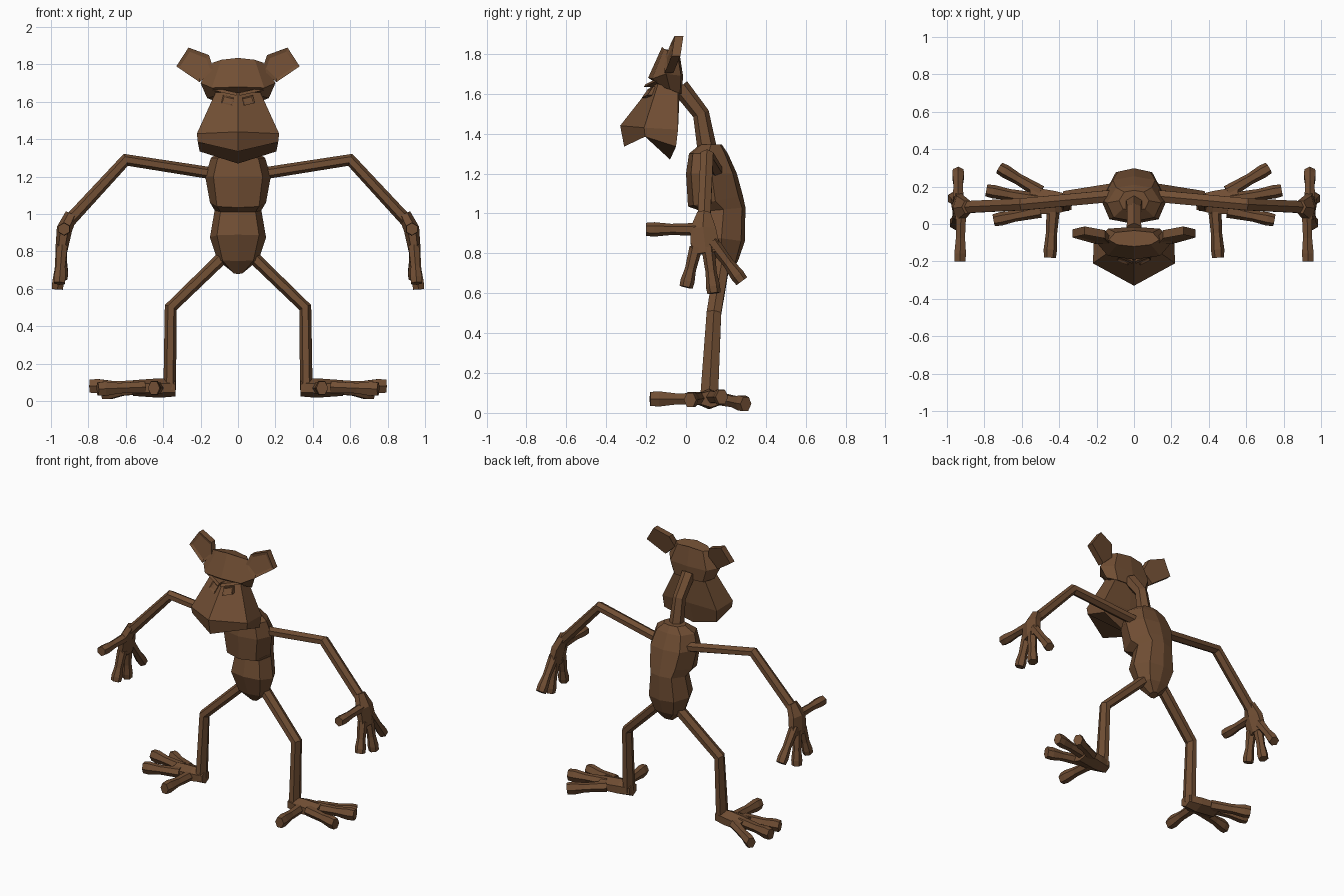
import bpy, bmesh, math
from mathutils import Vector

brown = bpy.data.materials.new("brown fur")
brown.diffuse_color = (0.165, 0.077, 0.034, 1)


def finish(name, bm, mirror=False):
    bmesh.ops.recalc_face_normals(bm, faces=bm.faces)
    me = bpy.data.meshes.new(name)
    bm.to_mesh(me)
    bm.free()
    me.materials.append(brown)
    ob = bpy.data.objects.new(name, me)
    bpy.context.collection.objects.link(ob)
    if mirror:
        ob.modifiers.new("Mirror", 'MIRROR').use_clip = False
    return ob


def skin(bm, rings):
    """Join equal-sized rings of points into a closed skin."""
    vs = [[bm.verts.new(p) for p in r] for r in rings]
    n = len(vs[0])
    for a, b in zip(vs, vs[1:]):
        for i in range(n):
            j = (i + 1) % n
            bm.faces.new((a[i], a[j], b[j], b[i]))
    bm.faces.new(vs[0])
    bm.faces.new(vs[-1])


def loft(name, halves):
    """Half rings run from front centre to back centre and are mirrored in x."""
    bm = bmesh.new()
    skin(bm, [h + [(-x, y, z) for x, y, z in h[-2:0:-1]] for h in halves])
    return finish(name, bm)


def limb(bm, pts, radii, ref, sides=6):
    """Tube along pts; radii are (along ref, across ref)."""
    pts = [Vector(p) for p in pts]
    rings = []
    for i, p in enumerate(pts):
        t = Vector()
        if i:
            t += (p - pts[i - 1]).normalized()
        if i < len(pts) - 1:
            t += (pts[i + 1] - p).normalized()
        t.normalize()
        u = Vector(ref)
        u = (u - t * u.dot(t)).normalized()
        v = t.cross(u)
        ra, rb = radii[i]
        ang = [2 * math.pi * (k + 0.5) / sides for k in range(sides)]
        rings.append([p + u * ra * math.cos(a) + v * rb * math.sin(a) for a in ang])
    skin(bm, rings)


# torso: belly, waist crease, overhanging chest
body = []
for zf, zb, yf, yb, w in [(0.68, 0.70, 0.17, 0.22, 0.03), (0.75, 0.76, 0.11, 0.26, 0.11),
                          (0.89, 0.86, 0.06, 0.295, 0.15), (1.01, 1.03, 0.08, 0.298, 0.125),
                          (1.035, 1.09, 0.01, 0.285, 0.15), (1.20, 1.20, 0.0, 0.255, 0.175),
                          (1.30, 1.30, 0.015, 0.21, 0.145), (1.345, 1.345, 0.07, 0.18, 0.08)]:
    d, dz = yb - yf, zb - zf
    body.append([(w * f, yf + d * g, zf + dz * g)
                 for f, g in ((0, 0), (0.75, 0.1), (1, 0.5), (0.65, 0.92), (0, 1))])
loft("torso", body)

# neck
bm = bmesh.new()
limb(bm, [(0, 0.11, 1.30), (0, 0.075, 1.50), (0, -0.03, 1.635)],
     [(0.05, 0.05), (0.042, 0.042), (0.045, 0.045)], (1, 0, 0))
finish("neck", bm)

# muzzle: wedge-fronted block flaring downwards
loft("muzzle", [
    [(0, -0.165, 1.65), (0.12, -0.14, 1.65), (0.10, -0.04, 1.65), (0, -0.03, 1.65)],
    [(0, -0.33, 1.44), (0.22, -0.21, 1.43), (0.212, -0.04, 1.42), (0, -0.04, 1.42)],
    [(0, -0.31, 1.335), (0.215, -0.205, 1.385), (0.205, -0.05, 1.335), (0, -0.08, 1.27)]])

# cranium: brow is the widest ring
loft("cranium", [
    [(0, -0.12, 1.635), (0.11, -0.12, 1.635), (0.165, -0.08, 1.62), (0.11, -0.03, 1.60), (0, -0.02, 1.60)],
    [(0, -0.19, 1.68), (0.14, -0.17, 1.675), (0.20, -0.10, 1.70), (0.14, -0.025, 1.69), (0, -0.015, 1.69)],
    [(0, -0.12, 1.835), (0.09, -0.11, 1.825), (0.135, -0.085, 1.81), (0.10, -0.045, 1.81), (0, -0.035, 1.82)]])


# ears: slanted five-sided plates with a hollow front
bm = bmesh.new()
outline = [(0.13, 1.775, -0.085), (0.155, 1.85, -0.055), (0.265, 1.89, -0.035),
           (0.33, 1.79, -0.05), (0.205, 1.705, -0.085)]
skin(bm, [[(x, y - 0.022, z) for x, z, y in outline],
          [(x * 0.98 + 0.004, y + 0.022, z) for x, z, y in outline]])
bm.faces.ensure_lookup_table()
bmesh.ops.recalc_face_normals(bm, faces=bm.faces)
caps = [f for f in bm.faces if len(f.verts) == 5]
front = min(caps, key=lambda f: f.calc_center_median().y)
bmesh.ops.inset_individual(bm, faces=[front], thickness=0.022, depth=-0.008)
finish("ears", bm, True)


# eyes: slanted lids, each with a recessed eye
def tilted_block(name, c, size, roll, inset=0):
    bm = bmesh.new()
    bmesh.ops.create_cube(bm, size=1)
    bmesh.ops.scale(bm, vec=size, verts=bm.verts)
    if inset:
        f = min(bm.faces, key=lambda f: f.calc_center_median().y)
        bmesh.ops.inset_individual(bm, faces=[f], thickness=inset, depth=-0.006)
    ob = finish(name, bm, True)
    for v in ob.data.vertices:
        x, y, z = v.co
        # roll in the face plane, then lean with the muzzle slope
        x, z = x * math.cos(roll) - z * math.sin(roll), x * math.sin(roll) + z * math.cos(roll)
        v.co = (x + c[0], y - z * -0.75 + 0.3 * x + c[1], z + c[2])


tilted_block("eyes", (0.055, -0.178, 1.608), (0.06, 0.03, 0.045), 0.25, 0.011)
tilted_block("brows", (0.07, -0.158, 1.655), (0.13, 0.04, 0.016), 0.22)

# arms
bm = bmesh.new()
limb(bm, [(0.12, 0.15, 1.215), (0.60, 0.105, 1.29), (0.905, 0.09, 0.96)],
     [(0.037, 0.032), (0.037, 0.034), (0.037, 0.034)], (0, 1, 0))
finish("arms", bm, True)

# hands: palm, three fingers and a thumb
bm = bmesh.new()
limb(bm, [(0.89, 0.09, 1.0), (0.928, 0.085, 0.92), (0.945, 0.10, 0.80)],
     [(0.038, 0.034), (0.075, 0.042), (0.085, 0.032)], (0, 1, 0))
for base, tip in [((0.94, 0.05, 0.83), (0.955, 0.0, 0.63)),
                  ((0.945, 0.11, 0.83), (0.965, 0.14, 0.60)),
                  ((0.94, 0.13, 0.86), (0.94, 0.28, 0.66)),
                  ((0.925, 0.08, 0.92), (0.93, -0.20, 0.92))]:
    a, b = Vector(base), Vector(tip)
    limb(bm, [a, a.lerp(b, 0.55), a.lerp(b, 0.85), b],
         [(0.033, 0.033), (0.028, 0.028), (0.036, 0.036), (0.033, 0.033)], (1, 0, 0))
finish("hands", bm, True)

# legs
bm = bmesh.new()
limb(bm, [(0.05, 0.19, 0.80), (0.36, 0.14, 0.50), (0.365, 0.115, 0.06)],
     [(0.042, 0.034), (0.042, 0.034), (0.052, 0.034)], (0, 1, 0))
finish("legs", bm, True)

# feet: sole, three long toes and a thumb-like toe
bm = bmesh.new()
limb(bm, [(0.335, 0.115, 0.07), (0.42, 0.115, 0.07), (0.56, 0.125, 0.07)],
     [(0.045, 0.045), (0.07, 0.052), (0.085, 0.042)], (0, 1, 0))
for base, tip in [((0.50, 0.07, 0.075), (0.75, 0.02, 0.065)),
                  ((0.52, 0.13, 0.08), (0.79, 0.18, 0.08)),
                  ((0.50, 0.17, 0.07), (0.72, 0.30, 0.045)),
                  ((0.43, 0.11, 0.07), (0.45, -0.18, 0.07))]:
    a, b = Vector(base), Vector(tip)
    limb(bm, [a, a.lerp(b, 0.55), a.lerp(b, 0.85), b],
         [(0.035, 0.037), (0.032, 0.03), (0.044, 0.036), (0.04, 0.032)], (0, 0, 1))
finish("feet", bm, True)
